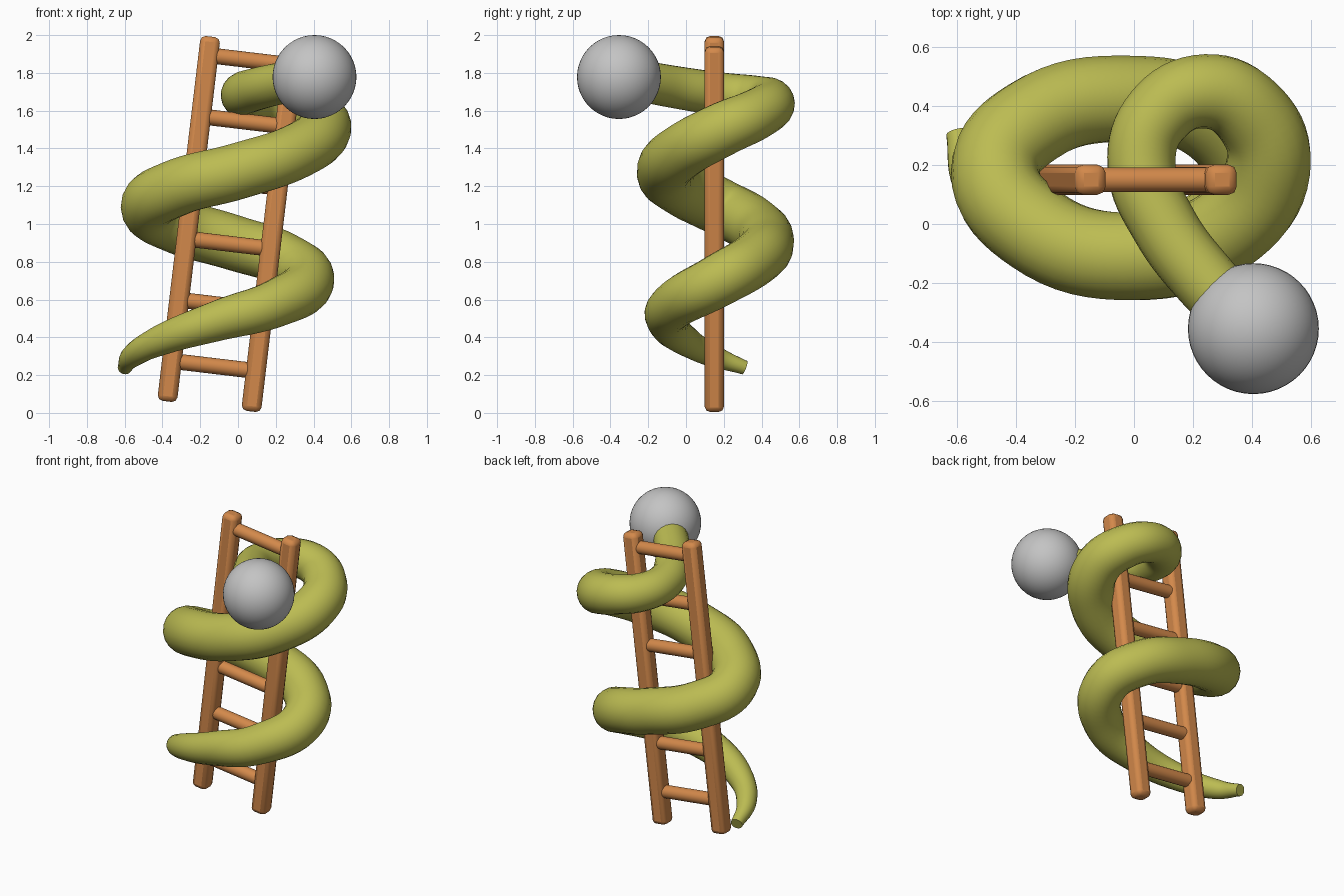
import bpy, math
from mathutils import Vector, Matrix

if "Cube" in bpy.data.objects:
    bpy.data.objects.remove(bpy.data.objects["Cube"])


def material(name, rgb):
    m = bpy.data.materials.new(name)
    m.diffuse_color = (*rgb, 1)
    m.use_nodes = True
    m.node_tree.nodes["Principled BSDF"].inputs["Base Color"].default_value = m.diffuse_color
    return m


GREEN = material("olive_green", (0.50, 0.50, 0.085))
WOOD = material("orange_wood", (0.65, 0.25, 0.07))
GREY = material("light_grey", (0.55, 0.55, 0.55))


def finish(obj, name, mat, angle=40):
    obj.name = name
    obj.data.materials.append(mat)
    bpy.ops.object.select_all(action='DESELECT')
    obj.select_set(True)
    bpy.context.view_layer.objects.active = obj
    bpy.ops.object.shade_smooth_by_angle(angle=math.radians(angle))


# Leaning ladder: local frame with z along the rails
LEAN = math.radians(6.8)
FRAME = Matrix.Translation((-0.038, 0.15, 1.0)) @ Matrix.Rotation(LEAN, 4, 'Y')
HALF_GAP = 0.224

for side, name in ((-1, "left_rail"), (1, "right_rail")):
    bpy.ops.mesh.primitive_cube_add(size=1)
    rail = bpy.context.object
    rail.data.transform(Matrix.Diagonal((0.105, 0.102, 1.945, 1)))
    rail.matrix_world = FRAME @ Matrix.Translation((side * HALF_GAP, 0, 0))
    bevel = rail.modifiers.new("rounded_edges", 'BEVEL')
    bevel.width = 0.028
    bevel.segments = 2
    finish(rail, name, WOOD)

for i in range(6):
    bpy.ops.mesh.primitive_cylinder_add(vertices=20, radius=0.042, depth=2 * HALF_GAP)
    rung = bpy.context.object
    rung.matrix_world = (FRAME @ Matrix.Translation((0, 0, -0.757 + 0.326 * i))
                         @ Matrix.Rotation(math.pi / 2, 4, 'Y'))
    finish(rung, f"rung_{i + 1}", WOOD)

# Coiling body: centre line points with thickness, tail to neck
path = [
    (-0.60, 0.31, 0.24, 0.038), (-0.56, 0.15, 0.30, 0.060),
    (-0.42, 0.00, 0.38, 0.080), (-0.10, -0.10, 0.49, 0.108),
    (0.20, -0.05, 0.58, 0.127), (0.37, 0.17, 0.70, 0.140),
    (0.25, 0.36, 0.81, 0.143), (-0.02, 0.425, 0.90, 0.146),
    (-0.34, 0.35, 1.00, 0.150), (-0.47, 0.18, 1.09, 0.151),
    (-0.33, -0.02, 1.19, 0.151), (0.00, -0.11, 1.28, 0.150),
    (0.31, -0.02, 1.385, 0.147), (0.455, 0.19, 1.50, 0.144),
    (0.40, 0.37, 1.58, 0.135), (0.24, 0.45, 1.64, 0.126),
    (0.08, 0.37, 1.665, 0.120), (0.025, 0.20, 1.685, 0.116),
    (0.10, 0.00, 1.715, 0.113), (0.25, -0.20, 1.75, 0.110),
    (0.40, -0.35, 1.78, 0.105),
]
curve = bpy.data.curves.new("coil_path", 'CURVE')
curve.dimensions = '3D'
curve.bevel_depth = 1.0
curve.bevel_resolution = 8
curve.resolution_u = 8
curve.use_fill_caps = True
spline = curve.splines.new('BEZIER')
spline.radius_interpolation = 'CARDINAL'
spline.bezier_points.add(len(path) - 1)
for bp, (x, y, z, r) in zip(spline.bezier_points, path):
    bp.co = (x, y, z)
    bp.radius = r
    bp.handle_left_type = bp.handle_right_type = 'AUTO'
coil = bpy.data.objects.new("coil", curve)
bpy.context.collection.objects.link(coil)
bpy.context.view_layer.objects.active = coil
bpy.ops.object.select_all(action='DESELECT')
coil.select_set(True)
bpy.ops.object.convert(target='MESH')
finish(bpy.context.object, "coiled_body", GREEN, 50)

# Round head
bpy.ops.mesh.primitive_uv_sphere_add(segments=48, ring_count=24, radius=0.222,
                                     location=(0.405, -0.355, 1.778))
finish(bpy.context.object, "round_head", GREY)
